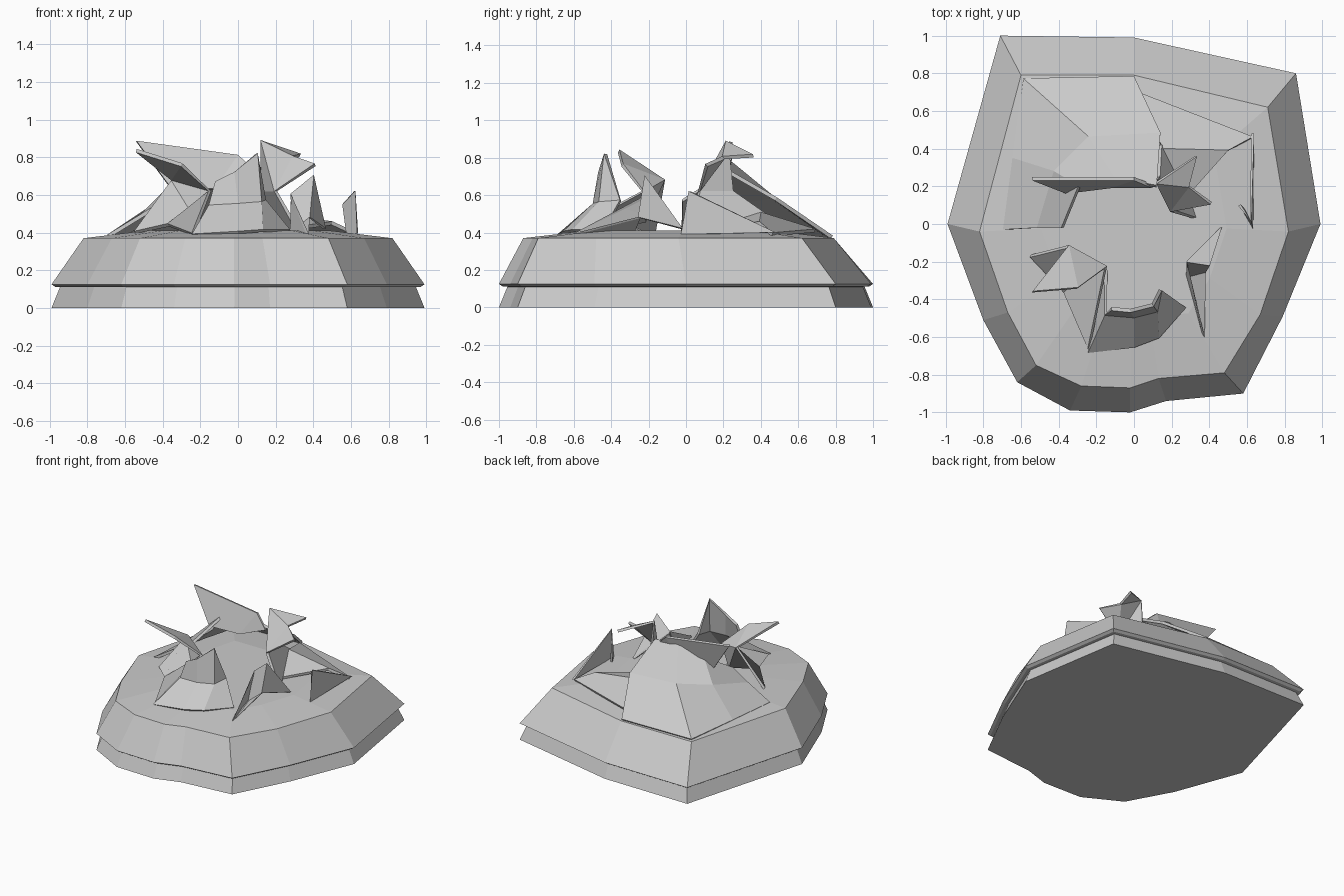
import bpy, bmesh

# Uneven plan outlines, running clockwise from the back left corner
OUTER = [(-.71, 1), (0, .99), (.86, .80), (.99, 0), (.79, -.49), (.58, -.9),
         (.17, -.94), (-.02, -1), (-.34, -.99), (-.62, -.84), (-.80, -.51), (-.99, 0)]
SHOULDER = [(-.60, .79), (0, .79), (.71, .62), (.82, -.04), (.67, -.48), (.48, -.79),
            (.13, -.82), (-.02, -.87), (-.28, -.86), (-.52, -.75), (-.67, -.47), (-.82, -.04)]


def build(name, verts, faces):
    mesh = bpy.data.meshes.new(name)
    mesh.from_pydata(verts, [], faces)
    bm = bmesh.new()
    bm.from_mesh(mesh)
    bmesh.ops.recalc_face_normals(bm, faces=bm.faces)
    bm.to_mesh(mesh)
    bm.free()
    obj = bpy.data.objects.new(name, mesh)
    bpy.context.collection.objects.link(obj)
    return obj


def loft(name, rings):
    n = len(rings[0])
    verts = [v for ring in rings for v in ring]
    faces = [tuple(range(n)), tuple(range(len(verts) - n, len(verts)))]
    for r in range(len(rings) - 1):
        for i in range(n):
            j = (i + 1) % n
            faces.append((r * n + i, r * n + j, (r + 1) * n + j, (r + 1) * n + i))
    return build(name, verts, faces)


def ring(outline, z, s=1):
    return [(x * s, y * s, z) for x, y in outline]


def shard(name, verts, faces, thickness=.02):
    obj = build(name, verts, faces)
    mod = obj.modifiers.new("thickness", 'SOLIDIFY')
    mod.thickness = thickness
    mod.offset = 0
    return obj


# Two stepped tiers, the upper one ending in a low floor
loft("base_tier", [ring(OUTER, 0), ring(OUTER, .11, .955)])
loft("upper_tier", [ring(OUTER, .11, .955), ring(OUTER, .112, .98), ring(OUTER, .125),
                    ring(SHOULDER, .37), ring(SHOULDER, .41, .6)])

# Broken dome standing at the back and left
shard("back_shell",
      [(-.69, -.03, .38), (-.64, .35, .375), (-.585, .77, .372), (0, .78, .375),
       (-.51, -.02, .49), (-.42, .28, .56), (-.24, .46, .59), (.14, .48, .58),
       (-.38, -.02, .57), (-.29, .2, .71), (-.1, .24, .77), (.12, .2, .74)],
      [(0, 4, 5, 1), (1, 5, 6, 2), (2, 6, 7, 3), (4, 8, 9, 5), (5, 9, 10, 6), (6, 10, 11, 7)])

# Long curled flap on the dome's rim
shard("back_flap",
      [(-.54, .24, .885), (0, .24, .81), (.1, .2, .72), (-.12, .2, .63), (-.36, .17, .64)],
      [(0, 1, 3, 4), (1, 2, 3)])

# Upright split flap at the back right, with its stalk and low skirt
shard("back_right_flap",
      [(.12, .22, .885), (.33, .36, .81), (.29, .2, .8), (.41, .11, .76), (.2, .07, .62),
       (.13, .25, .62), (.33, .03, .39), (.14, .42, .5)],
      [(0, 1, 2), (0, 2, 4), (2, 3, 4), (0, 4, 5), (4, 6, 7, 5)])
shard("back_right_skirt",
      [(.04, .69, .41), (.15, .40, .50), (.22, .08, .41), (.50, .39, .45), (.63, .46, .39)],
      [(0, 1, 3, 4), (1, 2, 3)])

# Thin fin on the right
shard("right_fin",
      [(.63, .48, .40), (.62, .02, .62), (.56, .1, .55), (.63, -.02, .39), (.58, .08, .40)],
      [(0, 1, 3), (1, 2, 4, 3)], .015)

# Pointed shard at the front right
shard("front_right_shard",
      [(.46, -.02, .42), (.28, -.2, .60), (.40, -.22, .70), (.38, -.25, .48),
       (.37, -.6, .39), (.28, -.28, .40)],
      [(0, 1, 2), (0, 2, 3), (1, 2, 3, 5), (1, 5, 4), (3, 4, 5)], .015)

# Front shard: a low slope that bends up into an upright blade
shard("front_shard",
      [(-.24, -.68, .385), (0, -.65, .40), (.13, -.60, .41), (.27, -.44, .41),
       (-.15, -.48, .54), (0, -.49, .55), (.12, -.46, .56),
       (-.12, -.45, .67), (-.02, -.46, .72), (.10, -.43, .82), (.14, -.35, .57),
       (-.15, -.24, .41)],
      [(0, 1, 5, 4), (1, 2, 6, 5), (2, 3, 10, 6), (4, 5, 8, 7), (5, 6, 9, 8), (6, 10, 9),
       (0, 4, 11)])

# Leaf-like flap at the front left, bent outward over its stem
shard("front_left_flap",
      [(-.54, -.36, .835), (-.30, -.34, .76), (-.15, -.23, .62), (-.35, -.12, .68),
       (-.55, -.17, .40), (-.37, -.36, .44), (-.24, -.66, .39), (-.22, -.22, .46)],
      [(0, 1, 3), (1, 2, 3), (3, 7, 5, 4), (2, 3, 7), (2, 7, 5, 6)])
